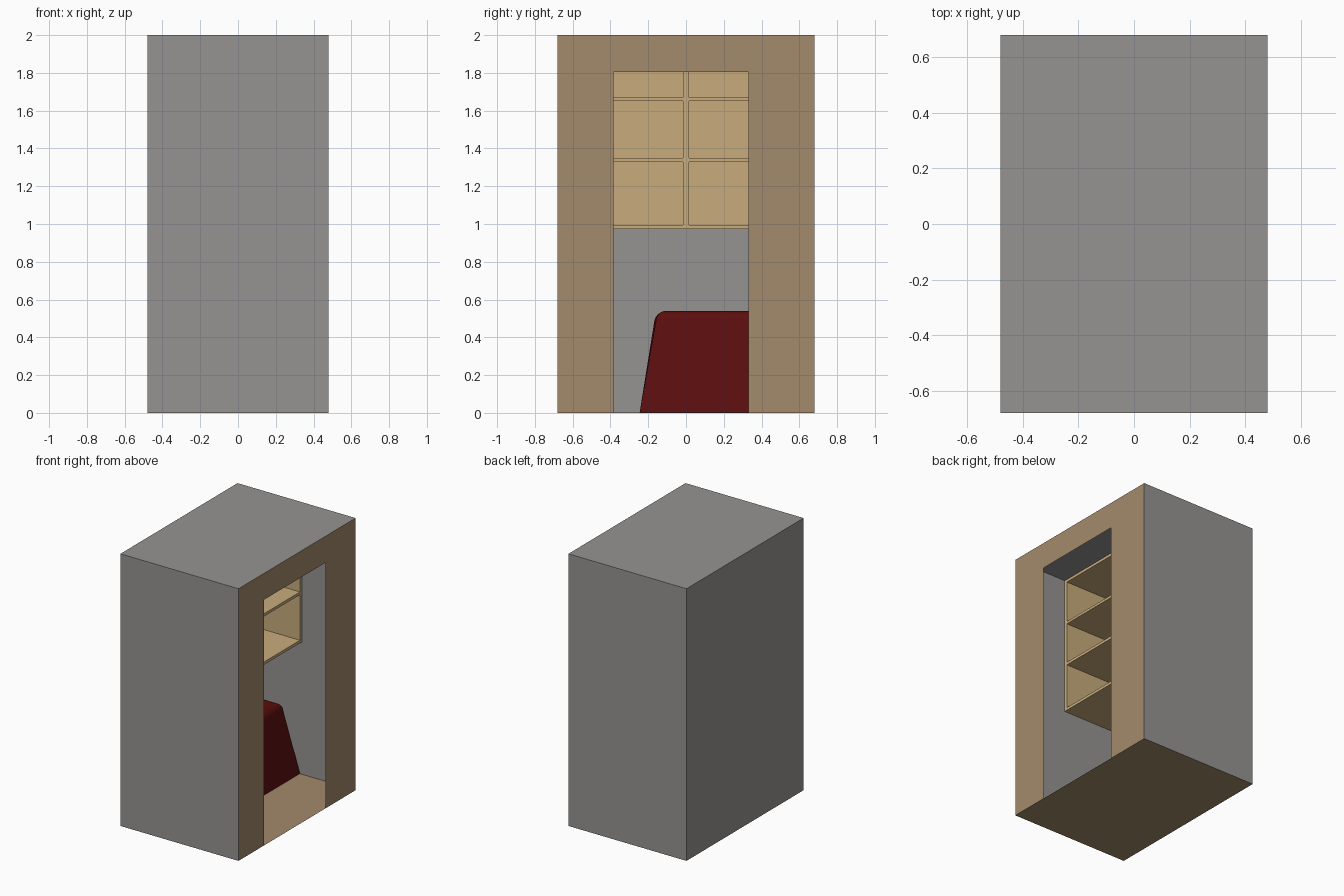
import bpy, bmesh
from mathutils import Vector

if "Cube" in bpy.data.objects:
    bpy.data.objects.remove(bpy.data.objects["Cube"])

X, Y, H = 0.48, 0.68, 2.0      # half sizes and height of the cubicle
GAP = 0.003                    # keeps fittings just clear of the walls


def material(name, rgb):
    m = bpy.data.materials.new(name)
    m.diffuse_color = (*rgb, 1)
    m.use_nodes = True
    m.node_tree.nodes["Principled BSDF"].inputs["Base Color"].default_value = m.diffuse_color
    return m


grey = material("wall_grey", (0.305, 0.296, 0.287))
tan = material("floor_tan", (0.371, 0.254, 0.150))
wood = material("light_wood", (0.578, 0.413, 0.202))
red = material("dark_red", (0.107, 0.0044, 0.0044))


def add_object(name, bm, mat):
    me = bpy.data.meshes.new(name)
    bm.to_mesh(me)
    bm.free()
    me.materials.append(mat)
    ob = bpy.data.objects.new(name, me)
    bpy.context.collection.objects.link(ob)
    return ob


def panel(name, points, mat):
    bm = bmesh.new()
    bm.faces.new([bm.verts.new(p) for p in points])
    return add_object(name, bm, mat)


# Thin shell of the room
panel("floor", [(-X, -Y, 0), (X, -Y, 0), (X, Y, 0), (-X, Y, 0)], tan)
panel("ceiling", [(-X, -Y, H), (X, -Y, H), (X, Y, H), (-X, Y, H)], grey)
panel("front_wall", [(-X, -Y, 0), (X, -Y, 0), (X, -Y, H), (-X, -Y, H)], grey)
panel("back_wall", [(X, Y, 0), (-X, Y, 0), (-X, Y, H), (X, Y, H)], grey)
panel("left_wall", [(-X, Y, 0), (-X, -Y, 0), (-X, -Y, H), (-X, Y, H)], grey)

# Right wall with the doorway cut out
D0, D1, DH = -0.385, 0.33, 1.806
panel("doorway_wall", [(X, y, z) for y, z in (
    (-Y, 0), (D0, 0), (D0, DH), (D1, DH), (D1, 0), (Y, 0), (Y, H), (-Y, H))], tan)

# Shelf unit: a front grid whose compartments are pushed back
front, inner, back = 0.045, -0.46, -X + GAP
ye = Y - GAP
ys = [-ye, -ye + 0.022, -0.016, 0.016, ye - 0.022, ye]
zs = [0.974, 0.995, 1.329, 1.35, 1.65, 1.669, H - GAP - 0.02, H - GAP]
bm = bmesh.new()
grid = [[bm.verts.new((front, y, z)) for z in zs] for y in ys]
openings = []
for i in range(len(ys) - 1):
    for j in range(len(zs) - 1):
        f = bm.faces.new((grid[i][j], grid[i + 1][j], grid[i + 1][j + 1], grid[i][j + 1]))
        if i % 2 and j % 2:
            openings.append(f)
rim = [e for e in bm.edges if e.is_boundary]
new = bmesh.ops.extrude_discrete_faces(bm, faces=openings)["faces"]
for f in new:
    bmesh.ops.translate(bm, vec=Vector((inner - front, 0, 0)), verts=f.verts)
geom = bmesh.ops.extrude_edge_only(bm, edges=rim)["geom"]
for v in geom:
    if isinstance(v, bmesh.types.BMVert):
        v.co.x = back
bmesh.ops.holes_fill(bm, edges=[e for e in bm.edges if e.is_boundary], sides=0)
bmesh.ops.recalc_face_normals(bm, faces=bm.faces)
bmesh.ops.dissolve_limit(bm, angle_limit=0.01, verts=bm.verts, edges=bm.edges)
add_object("shelf_unit", bm, wood)

# Tapered seat block with rounded top edges
x0, x1, y0, y1, top, taper = -X + GAP, 0.03, -0.245, Y - GAP, 0.54, 0.086
bm = bmesh.new()
bmesh.ops.create_cube(bm, size=1)
for v in bm.verts:
    up = v.co.z > 0
    t = taper if up else 0
    v.co = Vector((x1 - t if v.co.x > 0 else x0 + t,
                   y1 - t if v.co.y > 0 else y0 + t,
                   top if up else GAP))
edges = [e for e in bm.edges if max(v.co.z for v in e.verts) > 0.1
         and min(v.co.z for v in e.verts) > 0.1]
bmesh.ops.bevel(bm, geom=edges, offset=0.055, segments=8, profile=0.5, affect='EDGES')
bmesh.ops.recalc_face_normals(bm, faces=bm.faces)
seat = add_object("seat_block", bm, red)
bpy.context.view_layer.objects.active = seat
seat.select_set(True)
bpy.ops.object.shade_smooth_by_angle()
